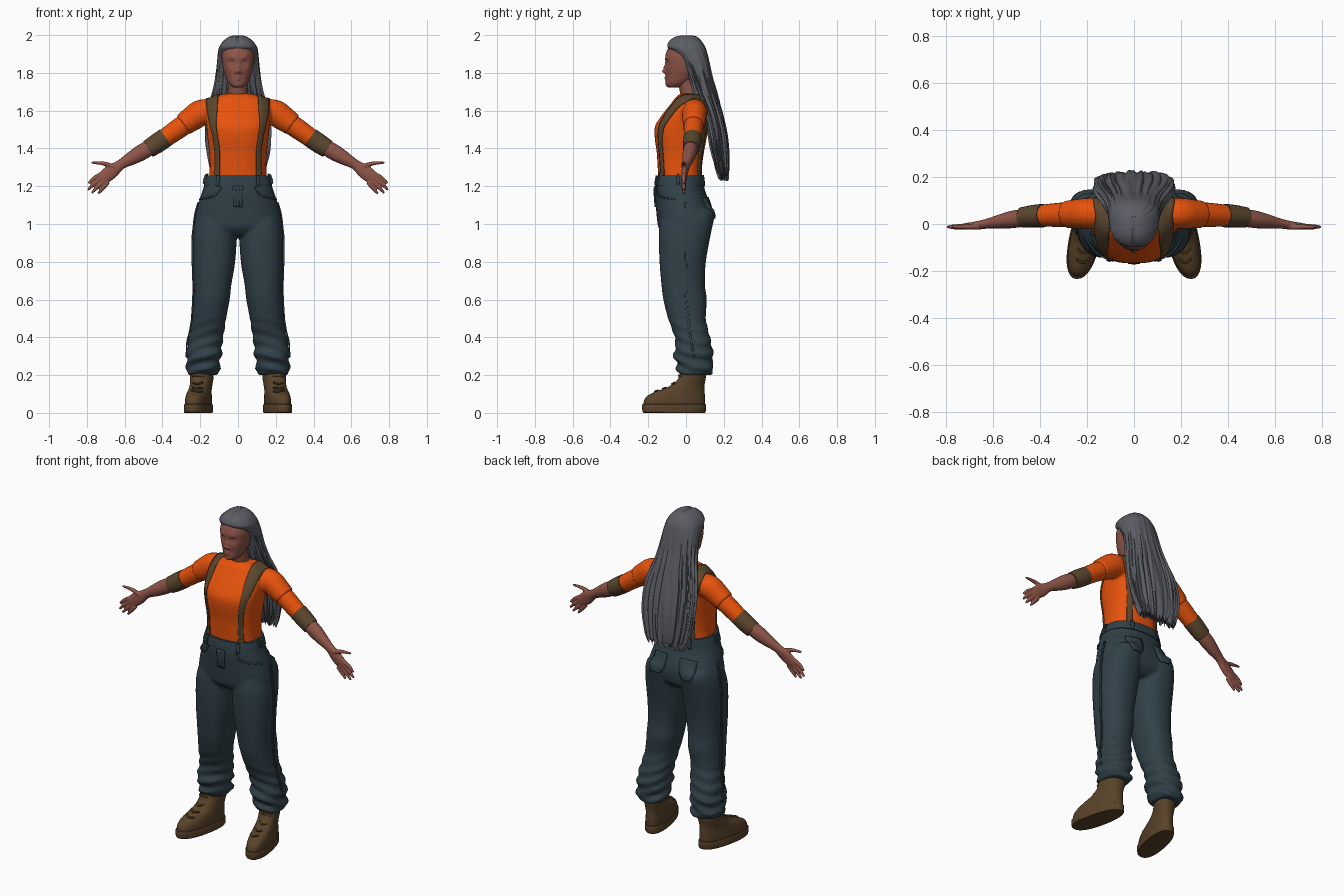
import bpy, bmesh, math, random
from mathutils import Vector
from mathutils.bvhtree import BVHTree

random.seed(4)
if bpy.data.objects.get("Cube"):
    bpy.data.objects.remove(bpy.data.objects["Cube"], do_unlink=True)


def material(name, red, green, blue):
    mat = bpy.data.materials.new(name)
    mat.use_nodes = True
    mat.diffuse_color = (red, green, blue, 1)
    shader = next(n for n in mat.node_tree.nodes if n.type == "BSDF_PRINCIPLED")
    shader.inputs["Base Color"].default_value = (red, green, blue, 1)
    return mat


ORANGE = material("orange shirt", .85, .09, .004)
DENIM = material("dark denim", .03, .052, .065)
SKIN = material("skin", .27, .09, .065)
HAIR = material("grey hair", .105, .112, .13)
LEATHER = material("brown leather", .1, .056, .022)
WEBBING = material("brown webbing", .105, .062, .027)


def spline(rows, steps):
    """Catmull-Rom interpolation of rows of equal length."""
    rows, result = [Vector(r) for r in rows], []
    for i in range(len(rows) - 1):
        a, b, c = rows[max(i - 1, 0)], rows[i], rows[i + 1]
        d = rows[min(i + 2, len(rows) - 1)]
        for k in range(steps):
            t = k / steps
            result.append(b + (c - a) * (t / 2)
                          + (a - b * 2.5 + c * 2 - d / 2) * t ** 2
                          + (b * 3 - a - c * 3 + d) * (t ** 3 / 2))
    return result + [rows[-1]]


def skin_loops(bm, loops):
    rings = [[bm.verts.new(co) for co in loop] for loop in loops]
    for low, high in zip(rings, rings[1:]):
        for j in range(len(low)):
            k = (j + 1) % len(low)
            bm.faces.new((low[j], low[k], high[k], high[j]))
    bm.faces.new(rings[0])
    bm.faces.new(rings[-1])


def body(bm, rows, side=1, power=2.0, segs=40, steps=4, tweak=None):
    """Upright loft; rows are height, centre x, half width, front y, back y."""
    loops = []
    for z, cx, rx, front, back in spline(rows, steps):
        loop = []
        for j in range(segs):
            a = math.tau * j / segs
            c, s = math.cos(a), math.sin(a)
            co = Vector((cx + rx * math.copysign(abs(c) ** (2 / power), c),
                         (front + back) / 2 + (back - front) / 2
                         * math.copysign(abs(s) ** (2 / power), s), z))
            co = tweak(co, j, a) if tweak else co
            loop.append((co.x * side, co.y, co.z))
        loops.append(loop)
    skin_loops(bm, loops)


def limb(bm, rows, side=1, segs=20, steps=4):
    """Loft along a path; rows are x, y, z, radius, depth radius."""
    path, loops = spline(rows, steps), []
    for i, p in enumerate(path):
        ahead, behind = path[min(i + 1, len(path) - 1)], path[max(i - 1, 0)]
        along = (Vector(ahead[:3]) - Vector(behind[:3])).normalized()
        across = along.cross(Vector((0, 1, 0))).normalized()
        deep = across.cross(along)
        loop = []
        for j in range(segs):
            a = math.tau * j / segs
            co = Vector(p[:3]) + across * math.cos(a) * p[3] + deep * math.sin(a) * p[4]
            loop.append((co.x * side, co.y, co.z))
        loops.append(loop)
    skin_loops(bm, loops)


def finish(name, bm, mat, voxel=0, smoothing=0, angle=50):
    bmesh.ops.recalc_face_normals(bm, faces=bm.faces)
    mesh = bpy.data.meshes.new(name)
    bm.to_mesh(mesh)
    bm.free()
    obj = bpy.data.objects.new(name, mesh)
    bpy.context.collection.objects.link(obj)
    mesh.materials.append(mat)
    bpy.ops.object.select_all(action="DESELECT")
    obj.select_set(True)
    bpy.context.view_layer.objects.active = obj
    bpy.ops.object.shade_smooth_by_angle(angle=math.radians(angle))
    if voxel:
        merge = obj.modifiers.new("merge", "REMESH")
        merge.mode, merge.voxel_size, merge.use_smooth_shade = "VOXEL", voxel, True
        relax = obj.modifiers.new("relax", "SMOOTH")
        relax.factor, relax.iterations = .5, smoothing
    return obj


def ribbon(name, rows, target, mat, lift=.003, steps=6):
    """Strip hugging the target; rows are x, y, z, width. Made on both sides."""
    tree = BVHTree.FromObject(target, bpy.context.evaluated_depsgraph_get())
    bm, path, strips = bmesh.new(), spline(rows, steps), []
    for i, p in enumerate(path):
        ahead, behind = path[min(i + 1, len(path) - 1)], path[max(i - 1, 0)]
        spot, normal = tree.find_nearest(p.xyz)[:2]
        across = (ahead.xyz - behind.xyz).cross(normal).normalized()
        strip = []
        for k in range(-2, 3):
            hit, normal = tree.find_nearest(spot + across * p.w * k / 4)[:2]
            strip.append(bm.verts.new(hit + normal * lift))
        strips.append(strip)
    for s, t in zip(strips, strips[1:]):
        for k in range(4):
            bm.faces.new((s[k], s[k + 1], t[k + 1], t[k]))
    obj = finish(name, bm, mat)
    thick = obj.modifiers.new("thickness", "SOLIDIFY")
    thick.thickness, thick.offset = .008, 0
    obj.modifiers.new("both sides", "MIRROR")
    return obj


# Shirt: torso and short sleeves merged
bm = bmesh.new()
body(bm, [(1.22, 0, .155, -.145, .085), (1.3, 0, .15, -.15, .085), (1.38, 0, .153, -.155, .095),
          (1.46, 0, .162, -.166, .11), (1.52, 0, .168, -.163, .12), (1.58, 0, .175, -.125, .125),
          (1.63, 0, .17, -.085, .118), (1.67, 0, .135, -.055, .105), (1.69, 0, .07, -.03, .09)],
     power=2.5)
for side in (1, -1):
    limb(bm, [(.1, .045, 1.6, .06, .06), (.19, .045, 1.59, .07, .066),
              (.24, .043, 1.56, .067, .063), (.29, .041, 1.525, .06, .058)], side)
shirt = finish("shirt", bm, ORANGE, .008, 3)

# Trousers: hips and legs merged
def creases(co, j, a):
    fade = max(0, min(1, (.55 - co.z) * 4))
    wave = math.sin(co.z * 95 + math.cos(a) * 3 + math.sin(a) * 2) * .008 * fade
    return co + Vector((math.cos(a) * wave, math.sin(a) * wave, 0))

bm = bmesh.new()
body(bm, [(1.25, 0, .163, -.155, .09), (1.18, 0, .187, -.165, .1), (1.1, 0, .213, -.16, .13),
          (1.04, 0, .228, -.155, .14), (.98, 0, .23, -.145, .13), (.94, 0, .2, -.11, .09)], power=2.3)
for side in (1, -1):
    body(bm, [(1.08, .11, .09, -.11, .14), (1.04, .115, .105, -.13, .15), (.95, .122, .116, -.144, .132),
              (.8, .127, .112, -.14, .105), (.68, .135, .1, -.13, .1), (.6, .14, .096, -.12, .11),
              (.5, .153, .09, -.095, .105), (.42, .165, .09, -.065, .122), (.36, .176, .092, -.055, .135),
              (.3, .181, .093, -.066, .145), (.255, .185, .085, -.045, .137),
              (.23, .185, .092, -.05, .148), (.2, .185, .082, -.03, .135)], side, 2.3, tweak=creases)
trousers = finish("trousers", bm, DENIM, .009, 3)

# Waistband, belt loops, fly, pockets and side seams
bm = bmesh.new()
body(bm, [(1.205, 0, .181, -.168, .1), (1.23, 0, .175, -.165, .098), (1.258, 0, .166, -.16, .095)], power=2.4)
waistband = finish("waistband", bm, DENIM)
for x, y in ((.11, -.16), (.17, -.04), (.09, .1)):
    ribbon("belt_loop", [(x, y, 1.2, .018), (x, y, 1.26, .018)], waistband, DENIM, .006)
ribbon("fly", [(.008, -.17, 1.2, .035), (.008, -.16, 1.09, .03)], trousers, DENIM)
ribbon("back_pocket", [(.1, .13, 1.15, .1), (.1, .15, 1.07, .1), (.1, .15, 1.03, .06)], trousers, DENIM)
ribbon("front_pocket_edge", [(.09, -.16, 1.2, .01), (.13, -.15, 1.15, .01), (.2, -.06, 1.13, .01)],
       trousers, DENIM)
ribbon("side_seam", [(.22, 0, 1.12, .012), (.24, 0, .9, .012), (.24, 0, .6, .012), (.26, .04, .3, .012)],
       trousers, DENIM)

# Suspenders over the shoulders
ribbon("suspender", [(.13, -.15, 1.235, .03), (.13, -.16, 1.4, .03), (.15, -.15, 1.52, .038),
                     (.145, -.08, 1.62, .065), (.14, .03, 1.69, .075), (.135, .12, 1.6, .065),
                     (.12, .12, 1.45, .036), (.1, .09, 1.24, .03)], shirt, WEBBING)
ribbon("suspender_clip", [(.13, -.16, 1.22, .02), (.13, -.16, 1.275, .034)], shirt, WEBBING, .008)

# Arms, hands and sleeves
finger_rows = [((.728, 1.262), (.765, 1.24), (.792, 1.214)), ((.722, 1.245), (.765, 1.21), (.794, 1.18)),
               ((.705, 1.23), (.745, 1.195), (.775, 1.163)), ((.688, 1.222), (.715, 1.19), (.74, 1.16)),
               ((.655, 1.302), (.71, 1.32), (.775, 1.325))]
for side, word in ((1, "left"), (-1, "right")):
    bm = bmesh.new()
    limb(bm, [(.4, .034, 1.443, .036, .034), (.5, .022, 1.385, .043, .038), (.56, .012, 1.35, .037, .032),
              (.62, .002, 1.315, .027, .022), (.67, -.006, 1.277, .038, .017),
              (.715, -.01, 1.243, .034, .014), (.735, -.01, 1.225, .02, .008)], side)
    for base, middle, tip in finger_rows:
        limb(bm, [(x, -.012, z, r, r) for (x, z), r in zip((base, middle, tip), (.0125, .011, .006))],
             side, 12)
    finish(word + "_forearm_and_hand", bm, SKIN, .0045, 2)
    bm = bmesh.new()
    limb(bm, [(.2, .043, 1.58, .054, .052), (.3, .04, 1.515, .054, .052), (.4, .035, 1.445, .049, .046)], side)
    finish(word + "_lower_sleeve", bm, ORANGE)
    bm = bmesh.new()
    limb(bm, [(.385, .036, 1.457, .052, .05), (.43, .033, 1.426, .052, .048), (.475, .028, 1.397, .048, .044)], side)
    finish(word + "_rolled_cuff", bm, WEBBING)

# Boots with soles, turned slightly outward
def toe_out(co, j, a):
    return co + Vector(((.04 - co.y) * .19, 0, 0))

boot_rows = [(.025, .19, .06, -.222, .098), (.06, .19, .062, -.224, .1), (.09, .19, .06, -.205, .1),
             (.115, .19, .057, -.155, .098), (.135, .19, .056, -.1, .097), (.16, .19, .057, -.06, .1),
             (.19, .19, .06, -.038, .105), (.25, .19, .06, -.025, .105)]
sole_rows = [(0, .19, .06, -.22, .098), (.005, .19, .067, -.23, .104), (.04, .19, .067, -.234, .106),
             (.047, .19, .062, -.228, .102)]
for side, word in ((1, "left"), (-1, "right")):
    bm = bmesh.new()
    body(bm, boot_rows, side, 2.3, tweak=toe_out)
    boot = finish(word + "_boot", bm, LEATHER)
    bm = bmesh.new()
    body(bm, sole_rows, side, 2.3, steps=2, tweak=toe_out)
    finish(word + "_sole", bm, LEATHER, angle=30)
    if side == 1:
        for i in range(4):
            z, y = .12 + .025 * i, -.15 + .04 * i
            ribbon("boot_lace", [(.185, y, z, .009), (.215, y - .02, z + .006, .009), (.245, y, z, .009)],
                   boot, LEATHER)

# Head with sculpted face: x, z, push along y, spread
features = [(0, 1.808, -.02, .011), (0, 1.83, -.009, .012), (.014, 1.803, -.006, .008),
            (.034, 1.852, .014, .017), (.034, 1.85, -.007, .009), (.034, 1.88, -.004, .014),
            (0, 1.778, -.007, .012), (0, 1.764, -.006, .011), (0, 1.737, -.005, .014)]

def sculpt_face(co, j, a):
    if co.y < -.02:
        for x, z, push, spread in features:
            gap = (abs(co.x) - x) ** 2 + (co.z - z) ** 2
            co.y += push * math.exp(-gap / spread ** 2)
    return co

bm = bmesh.new()
body(bm, [(1.722, 0, .02, -.088, -.04), (1.73, 0, .036, -.1, -.01), (1.75, 0, .053, -.104, .02),
          (1.78, 0, .066, -.104, .05), (1.82, 0, .078, -.108, .07), (1.86, 0, .084, -.11, .08),
          (1.9, 0, .086, -.107, .085), (1.94, 0, .075, -.088, .08), (1.97, 0, .05, -.05, .06)],
     power=2.15, segs=96, steps=8, tweak=sculpt_face)
finish("head", bm, SKIN)
bm = bmesh.new()
body(bm, [(1.64, 0, .06, -.03, .08), (1.69, 0, .053, -.03, .07), (1.77, 0, .05, -.05, .05)])
finish("neck", bm, SKIN)

# Long hair with a centre parting, strands and ragged ends
strands = [random.uniform(-1, 1) for _ in range(144)]
ends = [random.uniform(-.025, .025) for _ in range(144)]

def comb(co, j, a):
    fade = max(.15, min(1, (1.95 - co.z) * 3))
    depth = .007 * fade * (strands[j] + .5 * math.sin(j * .9 + co.z * 9))
    ragged = ends[j] * max(0, 1 - (co.z - 1.24) * 8)
    part = .007 * math.exp(-(co.x / .008) ** 2) if co.y < .03 and co.z > 1.9 else 0
    return co + Vector((math.cos(a) * depth, math.sin(a) * depth + part, ragged - part))

bm = bmesh.new()
body(bm, [(2, 0, .012, -.02, .025), (1.992, 0, .045, -.057, .055), (1.97, 0, .076, -.088, .08),
          (1.94, 0, .098, -.1, .1), (1.915, 0, .105, -.078, .109), (1.88, 0, .109, -.04, .118),
          (1.83, 0, .113, -.01, .128), (1.77, 0, .12, .015, .14), (1.7, 0, .132, .038, .16),
          (1.6, 0, .16, .09, .185), (1.5, 0, .17, .118, .207), (1.4, 0, .166, .135, .22),
          (1.3, 0, .145, .16, .222), (1.25, 0, .12, .18, .218)],
     power=2.3, segs=144, steps=6, tweak=comb)
finish("long_hair", bm, HAIR, angle=70)
